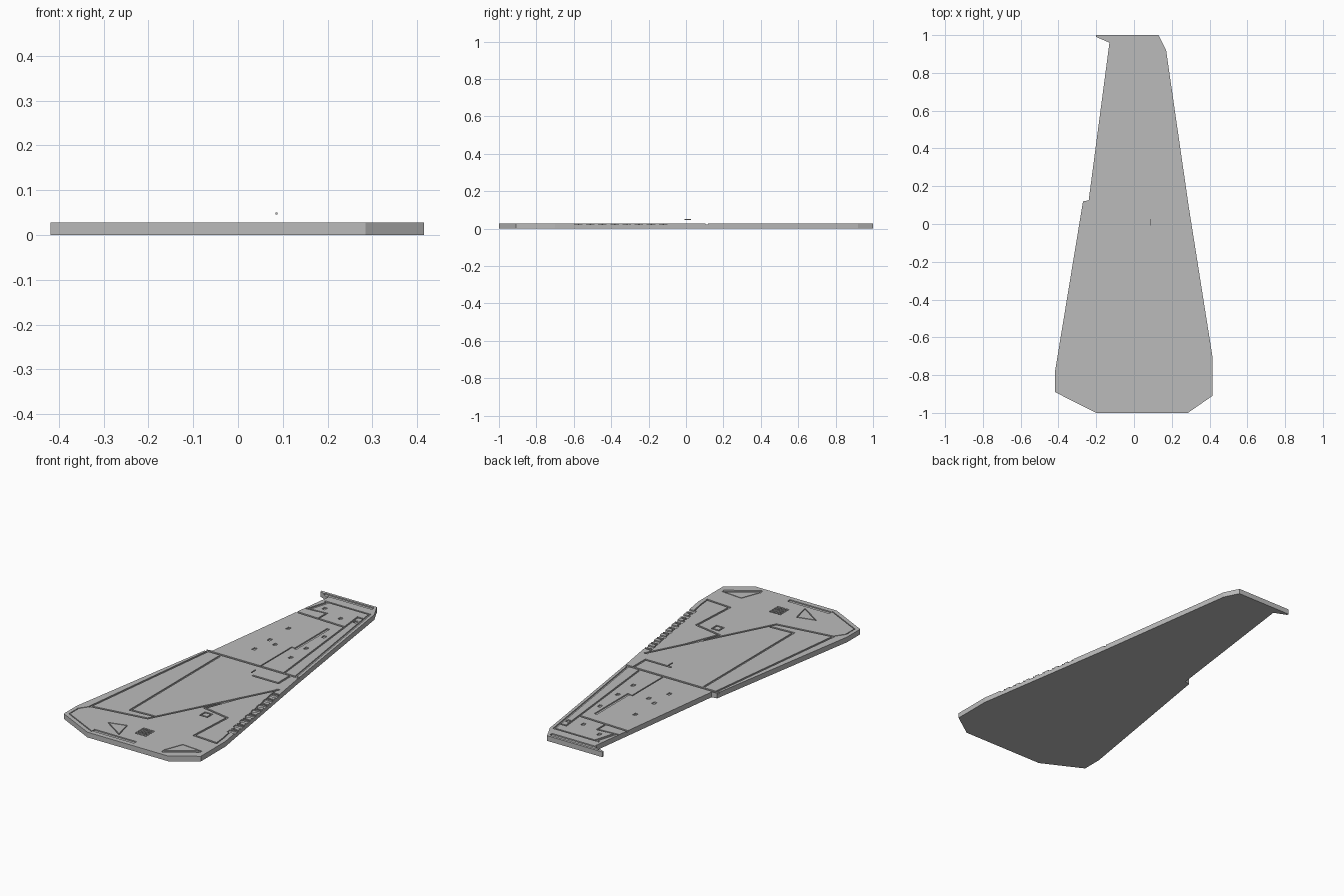
import bpy, bmesh, math
from mathutils import Vector, Matrix

cube = bpy.data.objects.get("Cube")
if cube:
    bpy.data.objects.remove(cube, do_unlink=True)

THICK, DEPTH, LINE = 0.028, 0.006, 0.011

grey = bpy.data.materials.new("panel_grey")
grey.use_nodes = True
GREY = (0.5, 0.5, 0.5, 1)
grey.diffuse_color = GREY
grey.node_tree.nodes["Principled BSDF"].inputs["Base Color"].default_value = GREY


def make_object(name, bm):
    bmesh.ops.recalc_face_normals(bm, faces=bm.faces)
    mesh = bpy.data.meshes.new(name)
    bm.to_mesh(mesh)
    bm.free()
    mesh.materials.append(grey)
    obj = bpy.data.objects.new(name, mesh)
    bpy.context.collection.objects.link(obj)
    return obj


# Wing plate extruded from its plan outline
right_edge = [(-.24, .125), (-.27, .12), (-.418, -.78), (-.418, -.89)]
left_edge = [(-.2, -1), (.285, -1), (.415, -.91), (.415, -.7), (.29, .09)]
tip = [(.17, .92), (.13, 1), (-.2, 1), (-.2, .99), (-.13, .96)]
bm = bmesh.new()
face = bm.faces.new([bm.verts.new((x, y, 0)) for x, y in right_edge + left_edge + tip])
up = bmesh.ops.extrude_face_region(bm, geom=[face])["geom"]
bmesh.ops.translate(bm, vec=(0, 0, THICK), verts=[v for v in up if isinstance(v, bmesh.types.BMVert)])
wing = make_object("wing_plate", bm)

# Cutter holding every groove, slot and recess
cut = bmesh.new()
count = 0


def recess(x, y, sx, sy, angle=0):
    """Box-shaped recess in the top surface, turned about z."""
    global count
    count += 1
    low = THICK - DEPTH - count * 0.000007
    high = THICK + 0.01 + count * 0.00001
    m = (Matrix.Translation((x, y, (low + high) / 2)) @ Matrix.Rotation(angle, 4, "Z")
         @ Matrix.Diagonal((sx, sy, high - low, 1)))
    bmesh.ops.create_cube(cut, size=1, matrix=m)


def groove(points, width=LINE, closed=False):
    """Panel line along a path of straight runs."""
    pts = [Vector(p) for p in points]
    for a, b in zip(pts, pts[1:] + pts[:1] if closed else pts[1:]):
        d, c = b - a, (a + b) / 2
        recess(c.x, c.y, d.length + width * 0.9, width, math.atan2(d.y, d.x))


# Hinge line and large inboard panels
groove([(-.3, .11), (.32, .11)], .013)
groove([(-.255, .11), (-.36, -.745), (-.05, -.7), (.285, -.06)])
groove([(-.175, .088), (-.175, -.668), (-.045, -.66)])
groove([(.39, -.74), (.25, -.73), (.265, -.47), (.11, -.44), (.185, -.25)])
groove([(.24, .1), (.24, .002), (.09, .002)])

# Thin rim line around the root
groove([(-.36, -.75), (-.395, -.8), (-.395, -.875), (-.19, -.978)], .005)
groove([(.39, -.74), (.385, -.68), (.275, -.06)], .006)

# Root slots and triangular access panels
groove([(-.18, -.962), (.05, -.962)], .022)
groove([(.235, -.965), (.375, -.872)], .022)
groove([(-.18, -.85), (-.085, -.825), (-.06, -.93)], .005, True)
groove([(.225, -.955), (.265, -.85), (.385, -.86)], .005)

# Grid of small vents and one framed hatch
for i in range(3):
    for j in range(4):
        recess(.03 + (i - 1) * .024, -.838 + (j - 1.5) * .02, .019, .015)
groove([(.14, -.52), (.18, -.52), (.18, -.48), (.14, -.48)], .008, True)

# Row of vents along the leading edge
edge_a, edge_b = Vector((.40, -.62)), Vector((.318, -.10))
slope = edge_b - edge_a
for i in range(8):
    p = edge_a + slope * (i + .5) / 8
    recess(p.x - .018, p.y, .042, .026, math.atan2(slope.y, slope.x) - math.pi / 2)
    recess(p.x - .012, p.y + .026, .056, .009)

# Outboard panel lines
groove([(.265, .12), (.15, .91)])
groove([(.195, .12), (.12, .85), (.16, .85)], .009)
groove([(.08, .38), (.08, .65)], .016)
groove([(.055, .11), (.055, .38), (.08, .38)], .006)
groove([(-.17, .73), (.13, .72)])
groove([(-.145, .79), (-.03, .8), (-.03, .73)], .008)
groove([(-.115, .91), (.15, .91)], .009)
groove([(-.13, .8), (-.1, .9)], .016)
groove([(-.16, .975), (.115, .975)], .022)

# Small fastener pockets
pockets = [(-.083, .26), (-.083, .39), (-.083, .55), (-.03, .36),
           (.12, .28), (.12, .41), (.115, .57), (-.07, .84), (.06, .79), (.143, .8)]
for x, y in pockets:
    recess(x, y, .018, .024)

cutter = make_object("groove_cutter", cut)
cutter.hide_render = True

# Cut the grooves and drop the helper
mod = wing.modifiers.new("grooves", "BOOLEAN")
mod.operation = "DIFFERENCE"
mod.solver = "EXACT"
mod.use_self = True
mod.object = cutter
bpy.context.view_layer.objects.active = wing
bpy.ops.object.modifier_apply(modifier=mod.name)
bpy.data.objects.remove(cutter, do_unlink=True)

# Small rod floating above the plate
bm = bmesh.new()
bmesh.ops.create_cube(bm, size=1, matrix=Matrix.Translation((.086, .01, .048)) @ Matrix.Diagonal((.005, .035, .005, 1)))
make_object("sensor_rod", bm)
